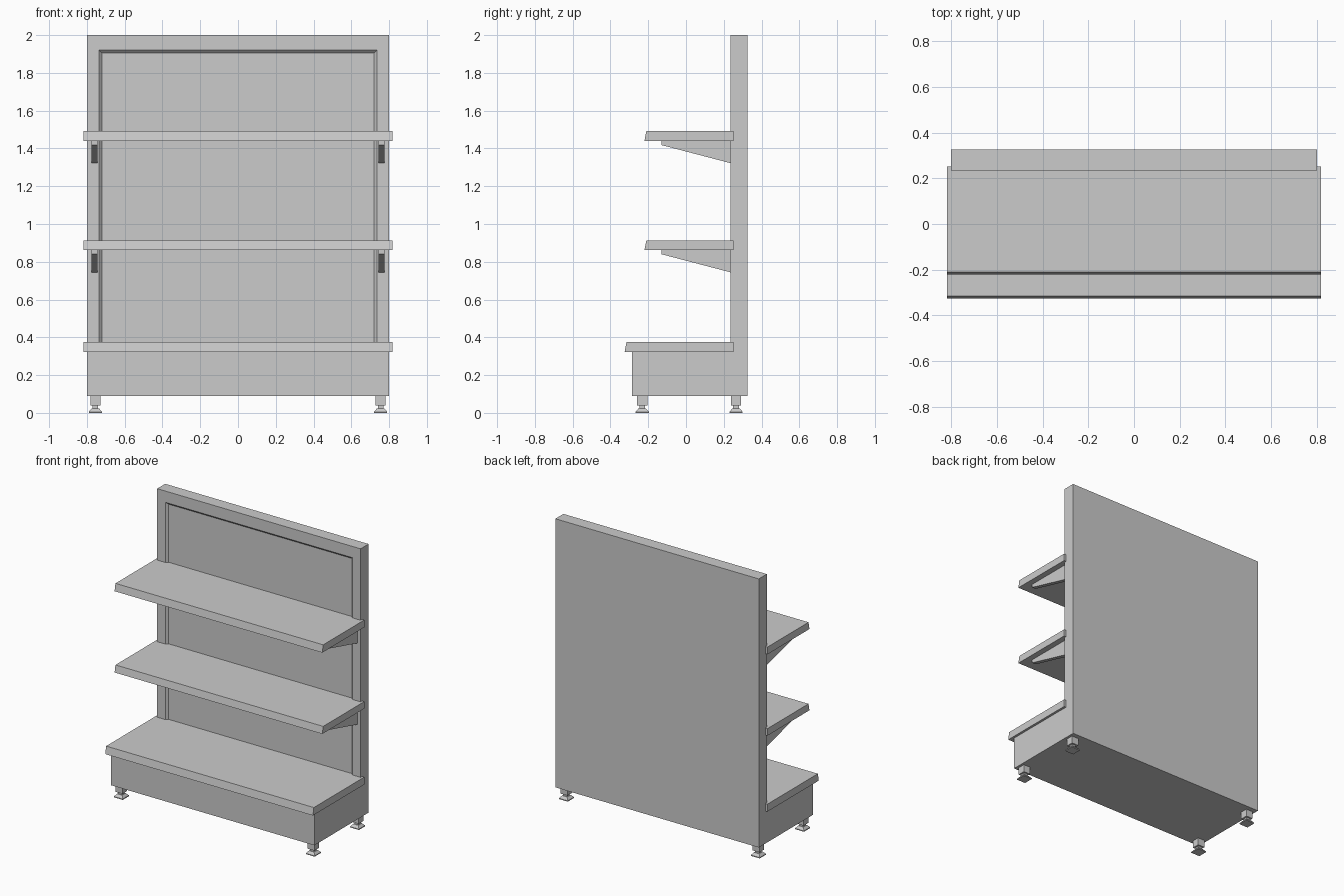
import bpy
import bmesh

if "Cube" in bpy.data.objects:
    bpy.data.objects.remove(bpy.data.objects["Cube"], do_unlink=True)

GREY = (0.6, 0.6, 0.6, 1)
metal = bpy.data.materials.new("light_grey_metal")
metal.use_nodes = True
metal.diffuse_color = GREY
metal.node_tree.nodes["Principled BSDF"].inputs["Base Color"].default_value = GREY


def finish(name, bm):
    bmesh.ops.recalc_face_normals(bm, faces=bm.faces)
    mesh = bpy.data.meshes.new(name)
    bm.to_mesh(mesh)
    bm.free()
    mesh.materials.append(metal)
    obj = bpy.data.objects.new(name, mesh)
    bpy.context.collection.objects.link(obj)
    return obj


def extrude_profile(name, profile, x0, x1):
    """Side profile of (y, z) points swept along x."""
    bm = bmesh.new()
    face = bm.faces.new([bm.verts.new((x0, y, z)) for y, z in profile])
    swept = bmesh.ops.extrude_face_region(bm, geom=[face])["geom"]
    verts = [v for v in swept if isinstance(v, bmesh.types.BMVert)]
    bmesh.ops.translate(bm, verts=verts, vec=(x1 - x0, 0, 0))
    return finish(name, bm)


def box_profile(y0, y1, z0, z1):
    return [(y0, z0), (y1, z0), (y1, z1), (y0, z1)]


def back_panel():
    """Upright slab whose front has a shallow recess with sloped edges."""
    bm = bmesh.new()
    bmesh.ops.create_cube(bm, size=1)
    for v in bm.verts:
        v.co.x *= 1.6
        v.co.y = 0.325 if v.co.y > 0 else 0.235
        v.co.z = 2.0 if v.co.z > 0 else 0.09
    bm.normal_update()
    front = min(bm.faces, key=lambda f: f.calc_center_median().y)
    for half_width, bottom, top, y in ((0.735, 0.33, 1.92, 0.235),
                                       (0.72, 0.345, 1.905, 0.25)):
        bmesh.ops.inset_region(bm, faces=[front], thickness=0.01)
        for v in front.verts:
            v.co.x = half_width if v.co.x > 0 else -half_width
            v.co.z = top if v.co.z > 1 else bottom
            v.co.y = y
    finish("back_panel", bm)


def foot(name, x, y):
    """Square post, thin neck, then a flared pad on a flat sole."""
    bm = bmesh.new()
    # (z bottom, z top, width at bottom, width at top)
    for z0, z1, w0, w1 in ((0.038, 0.092, 0.054, 0.054),
                           (0.02, 0.04, 0.03, 0.03),
                           (0.006, 0.023, 0.07, 0.04),
                           (0, 0.006, 0.07, 0.07)):
        part = bmesh.ops.create_cube(bm, size=1)["verts"]
        for v in part:
            high = v.co.z > 0
            w = w1 if high else w0
            v.co = (x + v.co.x * w, y + v.co.y * w, z1 if high else z0)
    finish(name, bm)


# Upright back and plinth
back_panel()
extrude_profile("base_plinth", box_profile(-0.285, 0.24, 0.09, 0.325), -0.8, 0.8)

# Shelves with a slightly raked front edge
for name, front, z0, z1 in (("bottom_shelf", -0.325, 0.322, 0.375),
                            ("middle_shelf", -0.22, 0.862, 0.912),
                            ("top_shelf", -0.22, 1.44, 1.492)):
    extrude_profile(name, [(front, z0), (0.252, z0), (0.252, z1), (front + 0.01, z1)],
                    -0.817, 0.817)

# Tapered brackets under the two upper shelves
for level, z in (("middle", 0.865), ("top", 1.443)):
    for side, x in (("left", 0.76), ("right", -0.76)):
        extrude_profile(f"{level}_{side}_bracket",
                        [(-0.13, z), (-0.13, z - 0.025), (0.24, z - 0.122), (0.24, z)],
                        x - 0.015, x + 0.015)

# Levelling feet
for side, x in (("left", 0.755), ("right", -0.755)):
    for end, y in (("front", -0.232), ("back", 0.265)):
        foot(f"{end}_{side}_foot", x, y)
